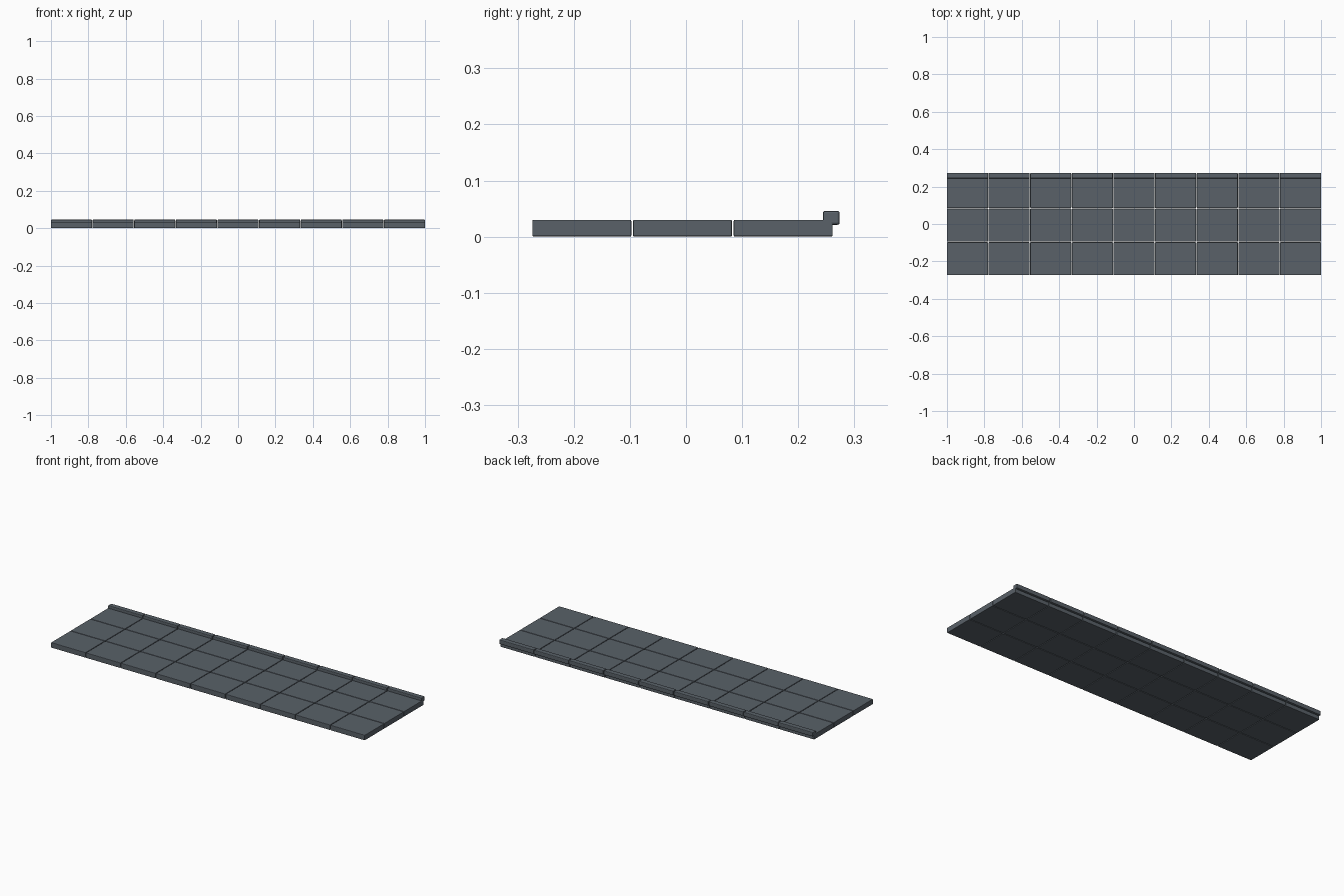
import bpy, bmesh
from mathutils import Matrix, Vector

if "Cube" in bpy.data.objects:
    bpy.data.objects.remove(bpy.data.objects["Cube"])

COLS, ROWS, GAP = 9, 3, 0.003
PX = (2 + GAP) / COLS            # tile pitch along x
PY = 0.1795                      # tile pitch along y
Y0, THICK = -0.274, 0.030

slate = bpy.data.materials.new("slate")
slate.diffuse_color = (0.10, 0.12, 0.14, 1)
slate.use_nodes = True
slate.node_tree.nodes["Principled BSDF"].inputs["Base Color"].default_value = slate.diffuse_color


def block(name, lo, hi, bevel, segments):
    """Edge-bevelled box between two corners."""
    lo, hi = Vector(lo), Vector(hi)
    bm = bmesh.new()
    bmesh.ops.create_cube(bm, size=1, matrix=Matrix.Translation((lo + hi) / 2)
                          @ Matrix.Diagonal((*(hi - lo), 1)))
    bmesh.ops.bevel(bm, geom=bm.edges[:], offset=bevel, segments=segments,
                    profile=0.5, affect='EDGES')
    me = bpy.data.meshes.new(name)
    bm.to_mesh(me)
    bm.free()
    me.materials.append(slate)
    ob = bpy.data.objects.new(name, me)
    bpy.context.collection.objects.link(ob)
    return ob


for c in range(COLS):
    x0 = -1 + c * PX
    x1 = x0 + PX - GAP
    # flat tiles in three rows
    for r in range(ROWS):
        y = Y0 + r * PY
        block(f"tile_{r}_{c}", (x0, y, 0), (x1, y + PY - GAP, THICK), 0.0025, 2)
    # raised lip along the back edge
    block(f"back_lip_{c}", (x0, 0.244, 0.021), (x1, 0.274, 0.046), 0.004, 2)
